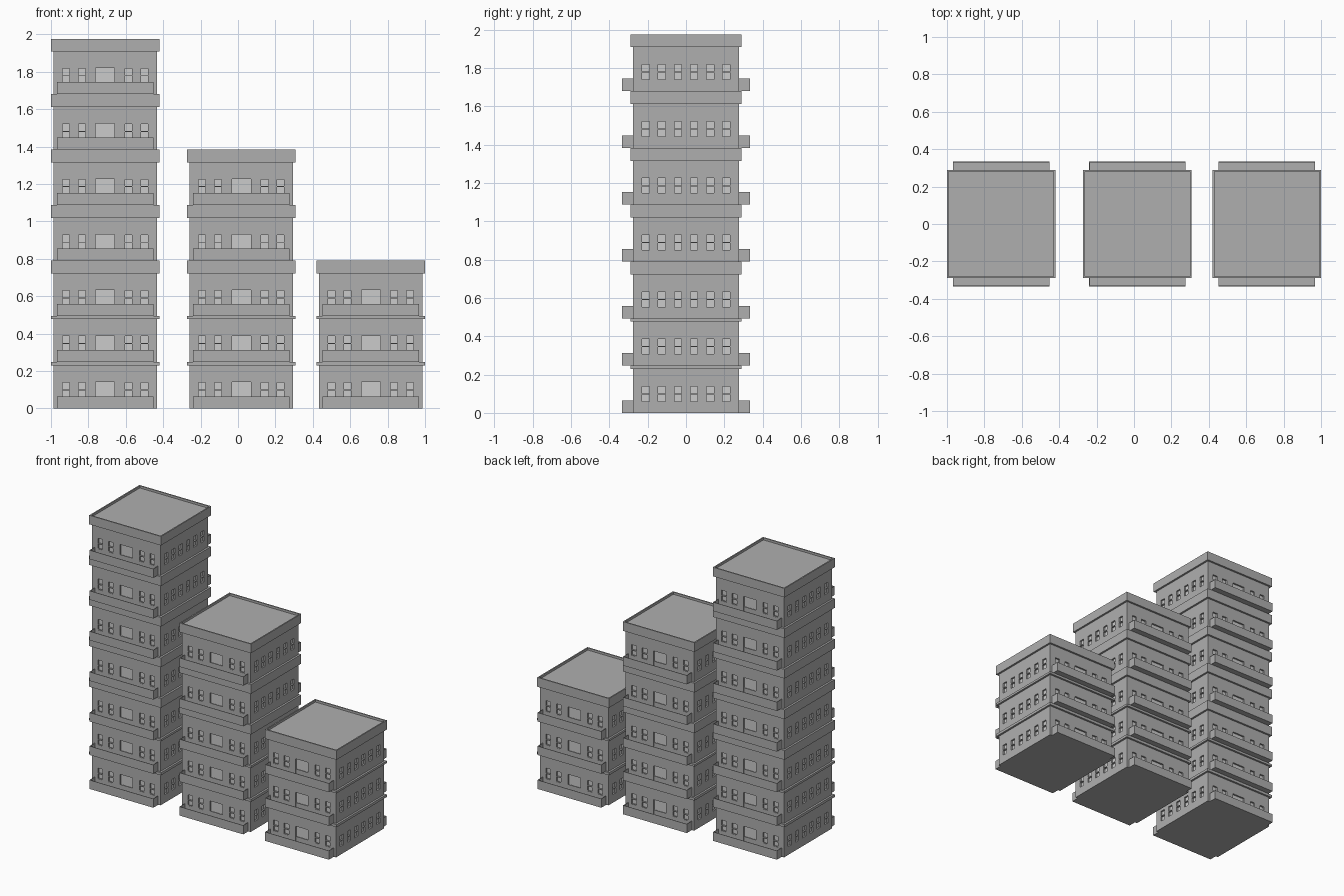
import bpy, bmesh
from mathutils import Matrix

if "Cube" in bpy.data.objects:
    bpy.data.objects.remove(bpy.data.objects["Cube"])

HALF = 0.276            # wall half width
WALL_H = 0.229          # wall height of one storey
RECESS = 0.012          # depth of doors and windows
LEVELS = [0, 0.248, 0.493, 0.79, 1.087, 1.383, 1.68, 1.975]
TOWERS = [("tall", -0.71, 7), ("middle", 0.018, 5), ("short", 0.71, 3)]


def grey(name, v):
    m = bpy.data.materials.new(name)
    m.diffuse_color = (v, v, v, 1)
    m.use_nodes = True
    m.node_tree.nodes["Principled BSDF"].inputs["Base Color"].default_value = m.diffuse_color
    return m


CONCRETE = grey("concrete", 0.43)
PANE = grey("pane", 0.58)


def add_box(bm, x0, x1, y0, y1, z0, z1):
    m = (Matrix.Translation(((x0 + x1) / 2, (y0 + y1) / 2, (z0 + z1) / 2))
         @ Matrix.Diagonal((x1 - x0, y1 - y0, z1 - z0, 1)))
    bmesh.ops.create_cube(bm, size=1, matrix=m)


def sink_top(bm, rim, depth):
    """Hollow a box from above, leaving a rim."""
    bm.normal_update()
    top = max(bm.faces, key=lambda f: f.calc_center_median().z)
    bmesh.ops.inset_region(bm, faces=[top], thickness=rim)
    floor = bmesh.ops.extrude_discrete_faces(bm, faces=[top])["faces"][0]
    bmesh.ops.translate(bm, vec=(0, 0, -depth), verts=floor.verts)


def to_mesh(bm, name):
    me = bpy.data.meshes.new(name)
    bm.to_mesh(me)
    bm.free()
    me.materials.append(CONCRETE)
    return me


def place(name, me, x=0, z=0):
    ob = bpy.data.objects.new(name, me)
    ob.location = (x, 0, z)
    bpy.context.collection.objects.link(ob)
    return ob


def hollow_box(name, size, rim=0, depth=0):
    bm = bmesh.new()
    add_box(bm, *size)
    if depth:
        sink_top(bm, rim, depth)
    return to_mesh(bm, name)


# Recess cutter: doors and windows front and back, six windows on each side
bm = bmesh.new()
for s in (-1, 1):
    y0, y1 = sorted((s * (HALF - RECESS), s * (HALF + RECESS)))
    add_box(bm, -0.051, 0.051, y0, y1, 0.01, 0.14)
    for z0, z1 in ((0.06, 0.096), (0.101, 0.138)):
        for x in (-0.21, -0.125, 0.125, 0.21):
            add_box(bm, x - 0.019, x + 0.019, y0, y1, z0, z1)
        for i in range(6):
            y = (i - 2.5) * 0.084
            add_box(bm, y0, y1, y - 0.019, y + 0.019, z0, z1)
cutter = place("recess_cutter", to_mesh(bm, "recess_cutter"))
cutter.hide_render = True

# One storey of walls, cut once and shared by every floor
storey = place("storey", hollow_box("storey", (-HALF, HALF, -HALF, HALF, 0, WALL_H)))
mod = storey.modifiers.new("recesses", 'BOOLEAN')
mod.operation = 'DIFFERENCE'
mod.solver = 'EXACT'
mod.object = cutter
dg = bpy.context.evaluated_depsgraph_get()
wall_mesh = bpy.data.meshes.new_from_object(storey.evaluated_get(dg))
bpy.data.objects.remove(storey)
bpy.data.objects.remove(cutter)

# Lighter panes at the back of each recess
wall_mesh.materials.clear()
wall_mesh.materials.append(CONCRETE)
wall_mesh.materials.append(PANE)
for f in wall_mesh.polygons:
    reach = max(abs(f.center.x), abs(f.center.y))
    is_pane = abs(reach - (HALF - RECESS)) < 0.001 and abs(f.normal.z) < 0.5
    f.material_index = 1 if is_pane else 0

# Thin-walled open balcony shared by every floor
balcony_mesh = {}
for s in (-1, 1):
    y0, y1 = sorted((s * 0.27, s * 0.333))
    balcony_mesh[s] = hollow_box("balcony", (-0.258, 0.258, y0, y1, 0, 0.065), 0.005, 0.057)


# Overhanging cornice; the top one has a sunken roof behind a thin rim
def cornice(height, roof):
    c = 0.29
    return hollow_box("cornice", (-c, c, -c, c, 0, height), 0.013, 0.016 if roof else 0)


# Stack the three towers
for name, x, floors in TOWERS:
    for i in range(floors):
        z, z_next = LEVELS[i], LEVELS[i + 1]
        place(f"{name}_walls_{i + 1}", wall_mesh, x, z)
        place(f"{name}_front_balcony_{i + 1}", balcony_mesh[-1], x, z)
        place(f"{name}_back_balcony_{i + 1}", balcony_mesh[1], x, z)
        last = i == floors - 1
        place(f"{name}_roof" if last else f"{name}_cornice_{i + 1}",
              cornice(z_next - z - WALL_H, last), x, z + WALL_H)
